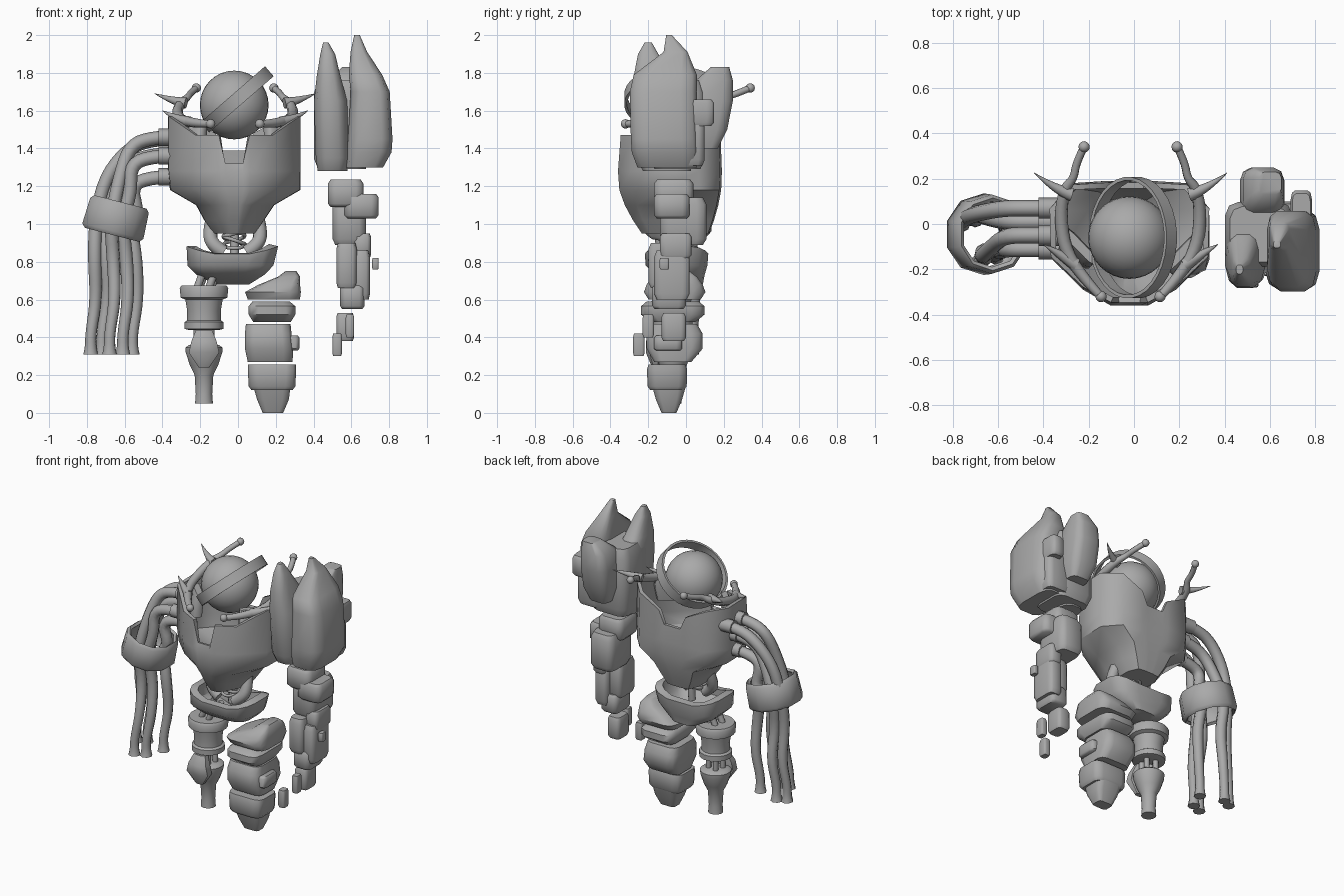
import bpy, bmesh, math
from mathutils import Matrix

if "Cube" in bpy.data.objects:
    bpy.data.objects.remove(bpy.data.objects["Cube"])

grey = bpy.data.materials.new("plain grey")
grey.use_nodes = True
grey.diffuse_color = (0.4, 0.4, 0.4, 1)
grey.node_tree.nodes["Principled BSDF"].inputs["Base Color"].default_value = (0.4, 0.4, 0.4, 1)
parts = []


def add(name, data, modifiers=()):
    """Link data as an object, bake its shape to a mesh and colour it."""
    obj = bpy.data.objects.new(name, data)
    bpy.context.collection.objects.link(obj)
    for kind, settings in modifiers:
        mod = obj.modifiers.new(kind, kind)
        for key, value in settings.items():
            setattr(mod, key, value)
    dg = bpy.context.evaluated_depsgraph_get()
    mesh = bpy.data.meshes.new_from_object(obj.evaluated_get(dg), depsgraph=dg)
    bpy.data.objects.remove(obj)
    mesh.materials.clear()
    mesh.materials.append(grey)
    obj = bpy.data.objects.new(name, mesh)
    bpy.context.collection.objects.link(obj)
    parts.append(obj)


def oval(n, e):
    """Unit outline: e = 2 is round, a larger e is boxier."""
    pts = []
    for i in range(n):
        a = math.tau * (i + 0.5) / n
        c, s = math.cos(a), math.sin(a)
        pts.append((math.copysign(abs(c) ** (2 / e), c), math.copysign(abs(s) ** (2 / e), s)))
    return pts


def loft(name, rings, n=12, e=3, outline=None, bottom=True, top=True,
         thick=0, offset=-1, matrix=None, rim=None):
    """Skin rings given upward as (z, x, y, half width, half depth)."""
    outline = outline or oval(n, e)
    bm = bmesh.new()
    loops = [[bm.verts.new((cx + sx * x, cy + sy * y, z)) for x, y in outline]
             for z, cx, cy, sx, sy in rings]
    if rim:
        for v in loops[-1]:
            v.co.z = rim(v.co)
    k = len(outline)
    for a, b in zip(loops, loops[1:]):
        for i in range(k):
            j = (i + 1) % k
            bm.faces.new((a[i], a[j], b[j], b[i]))
    if bottom:
        bm.faces.new(loops[0][::-1])
    if top:
        bm.faces.new(loops[-1])
    if matrix:
        bm.transform(matrix)
    mesh = bpy.data.meshes.new(name)
    bm.to_mesh(mesh)
    bm.free()
    add(name, mesh, [("SOLIDIFY", {"thickness": thick, "offset": offset})] if thick else [])


def block(name, x, y, z):
    """Chamfered block filling the given ranges."""
    (x0, x1), (y0, y1), (z0, z1) = x, y, z
    h = z1 - z0
    loft(name, [(z0 + h * t, (x0 + x1) / 2, (y0 + y1) / 2, (x1 - x0) / 2 * s, (y1 - y0) / 2 * s)
                for t, s in ((0, .85), (.12, 1), (.86, 1), (1, .85))], e=5)


def tube(name, pts, r, radii=None):
    cu = bpy.data.curves.new(name, "CURVE")
    cu.dimensions = "3D"
    cu.bevel_depth, cu.bevel_resolution, cu.resolution_u = r, 2, 4
    cu.use_fill_caps = True
    sp = cu.splines.new("NURBS")
    sp.points.add(len(pts) - 1)
    for i, (p, q) in enumerate(zip(sp.points, pts)):
        p.co = (*q, 1)
        p.radius = radii[i] if radii else 1
    sp.order_u, sp.use_endpoint_u = 3, True
    add(name, cu)


def ball(name, at, r, segments=12):
    bm = bmesh.new()
    bmesh.ops.create_uvsphere(bm, u_segments=segments, v_segments=segments // 2, radius=r,
                              matrix=Matrix.Translation(at))
    mesh = bpy.data.meshes.new(name)
    bm.to_mesh(mesh)
    bm.free()
    add(name, mesh)


def tilt(at, degrees):
    return Matrix.Translation(at) @ Matrix.Rotation(math.radians(degrees), 4, "Y")


# Head with its slanted band
ball("head", (-0.02, -0.06, 1.63), 0.182, 32)
loft("head_band", [(-.035, 0, 0, .22, .26), (.035, 0, 0, .22, .26)], n=32, e=2, bottom=False,
     top=False, thick=.015, offset=0, matrix=tilt((-.005, -.06, 1.66), -41))

# Hollow torso shell: low notched front, taller sides and back
half = [(.045, -.36), (.08, -.36), (.2, -.29), (.34, -.15), (.345, .07), (.25, .18), (.1, .19), (.06, .19)]
shell = half + [(-x, y) for x, y in reversed(half)]


def collar(co):
    ax = abs(co.x + .02)
    if co.y < -.2:
        return 1.32 if ax < .06 else 1.47
    return 1.39 if ax < .075 else min(1.57, 1.47 + .5 * (ax - .08))


loft("torso", [(.95, -.02, 0, .32, .65), (1.02, -.02, 0, .46, .78), (1.1, -.015, 0, .6, .9),
               (1.18, -.015, 0, 1, .98), (1.28, -.02, 0, 1.02, 1), (1.5, -.02, 0, 1.02, .96)],
     outline=shell, top=False, thick=.025, rim=collar)

# Curved rods round the collar, each with knobs and spikes
for s, side in ((-1, "right"), (1, "left")):
    m = lambda *pts: [(s * x - .015, y, z) for x, y, z in pts]
    # Inner collar plate rising behind the front rim
    loft(side + "_collar_plate", [(1.4, s * .24 - .02, -.13, .09, .035), (1.5, s * .25 - .02, -.12, .1, .035),
                                  (1.55, s * .25 - .02, -.11, .095, .02)], e=5,
         matrix=Matrix.Translation((s * .24, -.14, 0)) @ Matrix.Rotation(s * .8, 4, "Z")
         @ Matrix.Translation((-s * .24, .14, 0)))
    tube(side + "_collar_rod", m((.13, -.32, 1.53), (.19, -.26, 1.53), (.29, -.12, 1.55), (.31, .04, 1.59),
                                 (.29, .16, 1.64), (.25, .2, 1.67), (.24, .27, 1.69), (.205, .34, 1.72)),
         .018, (1, 1.3, 1.6, 1.6, 1.4, 1, 1, 1))
    tube(side + "_rear_spike", m((.26, .13, 1.64), (.33, .15, 1.65), (.425, .225, 1.69)), .03, (1, .7, .05))
    tube(side + "_front_spike", m((.24, -.18, 1.54), (.3, -.14, 1.55), (.385, -.09, 1.6)), .03, (1, .8, .05))
    for end, at in zip(("front", "rear"), m((.13, -.32, 1.53), (.205, .34, 1.72))):
        ball(f"{side}_{end}_knob", at, .025)
    tube(side + "_waist_strut", m((.12, -.05, 1.02), (.14, -.08, .94), (.11, -.1, .88), (.06, -.1, .85)), .038)

# Spine coils
for i in range(4):
    a = i * 1.7
    pts = [(-.02 + .06 * math.cos(t * math.tau / 8 + a), -.05 + .06 * math.sin(t * math.tau / 8 + a),
            .89 + .022 * i + .02 * math.sin(t * math.tau / 8)) for t in range(9)]
    tube(f"spine_coil_{i + 1}", pts, .01)
tube("spine", [(-.02, -.04, .8), (-.015, -.03, .9), (-.02, -.04, 1)], .025)

# Pelvis bowl, its rim rising at both sides
loft("pelvis", [(.68, -.03, .03, .09, .06), (.73, -.04, -.03, .18, .13), (.78, -.04, -.05, .23, .165),
                (.86, -.03, -.05, .245, .17)], e=3.5, n=16, top=False, thick=.05,
     rim=lambda co: .835 + .8 * (co.x + .03) ** 2)

# Right arm: loose cables through a heavy cuff
cables = [(.07, 1.45, -.78, .02), (.01, 1.37, -.72, .05), (-.05, 1.46, -.68, -.15),
          (-.11, 1.36, -.61, -.12), (-.02, 1.25, -.56, 0)]
for i, (y, z, ex, ey) in enumerate(cables):
    k = .8 * ex - .13
    tube(f"right_cable_{i + 1}",
         [(-.34, y, z), (-.44, y, z), (-.57, y, z - .04), (k + .05, (y + ey) / 2, z - .2), (k, ey, 1.02),
          (ex + .02, ey * .6 - .02, .82), (ex + .03, ey, .6), (ex, ey - .02, .42), (ex, ey - .02, .34),
          (ex, ey - .02, .31)], .036, (1, 1, 1, 1, 1, 1, .9, .8, .85, 1.1))
    tube(f"right_cable_socket_{i + 1}", [(-.33, y, z), (-.38, y, z), (-.42, y, z)], .046)
loft("right_cuff", [(-.09, 0, 0, .155, .165), (-.07, 0, 0, .175, .18), (.07, 0, 0, .168, .175),
                    (.09, 0, 0, .15, .16)], n=10, e=2.1, bottom=False, top=False, thick=.02,
     matrix=tilt((-.645, -.045, 1.03), 14.5))

# Left pauldron: jagged lobes round a core
loft("pauldron_inner_lobe", [(1.28, .5, -.1, .08, .13), (1.35, .5, -.12, .09, .15), (1.65, .49, -.12, .09, .165),
                             (1.78, .48, -.17, .065, .11), (1.9, .475, -.2, .04, .055),
                             (1.96, .465, -.2, .015, .02)])
loft("pauldron_outer_lobe", [(1.3, .67, -.1, .1, .16), (1.38, .695, -.11, .12, .18), (1.45, .7, -.115, .12, .18),
                             (1.7, .7, -.12, .105, .18), (1.79, .675, -.11, .09, .17),
                             (1.91, .64, -.055, .045, .065), (2, .63, -.09, .015, .015)], e=4)
loft("pauldron_back_lobe", [(1.4, .57, .09, .07, .08), (1.5, .565, .11, .1, .11), (1.65, .565, .13, .1, .12),
                            (1.76, .57, .15, .09, .1), (1.83, .6, .18, .05, .05)], e=4)
block("pauldron_core", (.4, .7), (-.19, .1), (1.29, 1.76))
block("pauldron_side_block", (.69, .785), (-.05, .15), (1.52, 1.66))
block("pauldron_lower_block", (.6, .78), (-.05, .1), (1.31, 1.57))

# Left arm: broken blocks
arm = {
    "upper_arm_cap": ((.475, .665), (-.17, .04), (1.09, 1.235)),
    "upper_arm_side": ((.56, .745), (-.17, .02), (1.03, 1.16)),
    "upper_arm": ((.5, .68), (-.14, .11), (.89, 1.14)),
    "elbow": ((.61, .705), (-.14, .03), (.82, .95)),
    "forearm_inner": ((.52, .63), (-.2, -.02), (.66, .9)),
    "forearm_outer": ((.6, .7), (-.17, .02), (.6, .86)),
    "wrist": ((.54, .67), (-.18, 0), (.55, .68)),
    "forearm_stud": ((.71, .745), (-.14, -.09), (.76, .82)),
    "hand": ((.52, .615), (-.13, 0), (.38, .53)),
    "thumb": ((.5, .55), (-.28, -.22), (.3, .42)),
    "finger": ((.57, .615), (-.23, -.17), (.4, .52)),
}
for name, ranges in arm.items():
    block("left_" + name, *ranges)

# Left leg: stacked boxy plates and a tapered foot
leg = {
    "thigh_plate": [(.6, .19, -.06, .14, .14), (.64, .185, -.06, .15, .165), (.68, .22, -.06, .11, .15),
                    (.72, .27, -.06, .06, .12), (.75, .28, -.05, .03, .07)],
    "knee_plate": [(.48, .18, -.07, .1, .12), (.52, .18, -.07, .125, .17), (.565, .18, -.07, .125, .17),
                   (.59, .175, -.07, .1, .14)],
    "shin_plate": [(.27, .17, -.07, .12, .1), (.34, .165, -.06, .13, .15), (.42, .16, -.06, .125, .15),
                   (.47, .16, -.06, .12, .12)],
    "ankle_plate": [(.12, .18, -.1, .11, .09), (.14, .18, -.1, .125, .105), (.23, .18, -.1, .13, .108),
                    (.255, .18, -.1, .13, .1)],
    "foot": [(0, .185, -.09, .055, .04), (.07, .185, -.09, .085, .07), (.14, .18, -.09, .1, .09)],
}
for name, rings in leg.items():
    loft("left_" + name, rings, e=5)
block("left_shin_side", (.22, .325), (-.17, -.02), (.33, .41))

# Right leg: turned cylinders joined by rods
LX, LY = -.18, -.07


def turned(name, profile):
    loft(name, [(z, LX, LY, r, r) for z, r in profile], n=20, e=2)


turned("right_thigh", [(.44, .085), (.445, .105), (.48, .105), (.49, .09), (.54, .09), (.6, .1),
                       (.61, .125), (.66, .13), (.675, .12)])
turned("right_lower_leg", [(.05, .048), (.1, .044), (.2, .05), (.25, .075), (.32, .098), (.345, .1), (.36, .08)])
for i in range(4):
    a = i * math.tau / 4 + .6
    x, y = LX + .045 * math.cos(a), LY + .045 * math.sin(a)
    tube(f"right_knee_rod_{i + 1}", [(x, y, .33), (x, y, .4), (x, y, .47)], .018)
    tube(f"right_hip_rod_{i + 1}", [(x, y, .66), (x + .02, y, .71), (x + .04, y + .01, .78)], .02)
loft("right_knee_cap", [(.24, LX, -.16, .03, .02), (.32, LX, -.17, .085, .045), (.38, LX, -.17, .07, .045),
                        (.44, LX, -.15, .045, .03)], n=8)

# Smooth shading with sharp creases
bpy.ops.object.select_all(action="DESELECT")
for obj in parts:
    obj.select_set(True)
bpy.context.view_layer.objects.active = parts[0]
bpy.ops.object.shade_smooth_by_angle(angle=math.radians(48))
